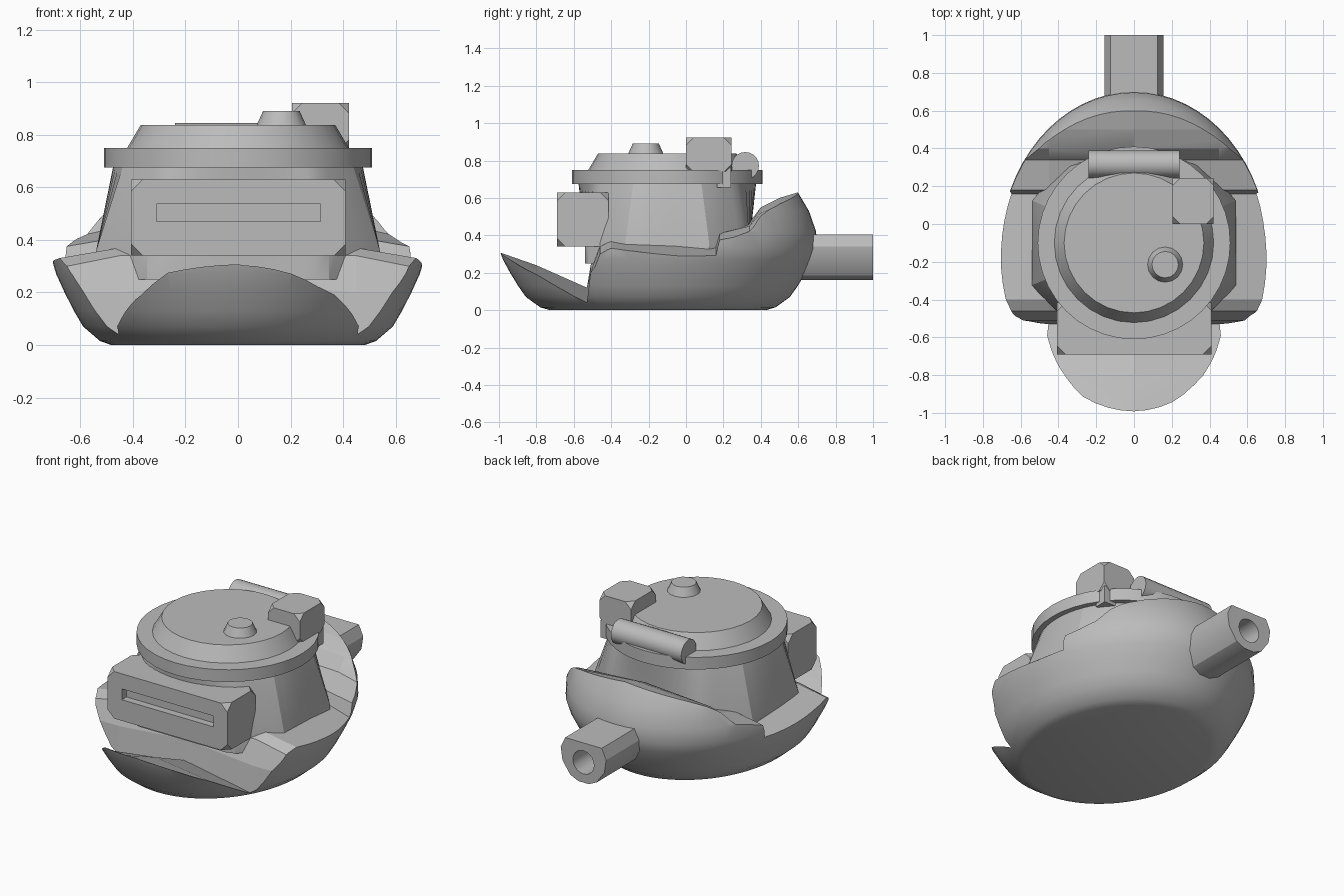
import bpy, bmesh, math
from mathutils import Matrix, Vector

if "Cube" in bpy.data.objects:
    bpy.data.objects.remove(bpy.data.objects["Cube"])

grey = bpy.data.materials.new("plain_grey")
grey.diffuse_color = (0.5, 0.5, 0.5, 1)
grey.use_nodes = True
grey.node_tree.nodes["Principled BSDF"].inputs["Base Color"].default_value = grey.diffuse_color


def make(name, bm, smooth=30):
    """Turn a bmesh into a finished object."""
    bmesh.ops.recalc_face_normals(bm, faces=bm.faces)
    me = bpy.data.meshes.new(name)
    bm.to_mesh(me)
    bm.free()
    ob = bpy.data.objects.new(name, me)
    bpy.context.collection.objects.link(ob)
    me.materials.append(grey)
    if smooth:
        shade(ob, smooth)
    return ob


def shade(ob, angle=30):
    bpy.ops.object.select_all(action='DESELECT')
    ob.select_set(True)
    bpy.context.view_layer.objects.active = ob
    bpy.ops.object.shade_smooth_by_angle(angle=math.radians(angle))


def loft(rings, closed_ends=True):
    """Bridge equally long closed rings of points."""
    bm = bmesh.new()
    vs = [[bm.verts.new(p) for p in r] for r in rings]
    n = len(vs[0])
    for a, b in zip(vs, vs[1:]):
        for i in range(n):
            j = (i + 1) % n
            bm.faces.new((a[i], a[j], b[j], b[i]))
    if closed_ends:
        bm.faces.new(vs[0][::-1])
        bm.faces.new(vs[-1])
    return bm


def ellipse(cx, cy, z, rx, ry, n):
    return [(cx + rx * math.cos(2 * math.pi * i / n),
             cy + ry * math.sin(2 * math.pi * i / n), z) for i in range(n)]


def turned(name, cx, cy, profile, n=32):
    return make(name, loft([ellipse(cx, cy, z, r, r, n) for r, z in profile]))


def box(name, lo, hi, chamfer=0.0):
    """Box with its corners cut off."""
    bm = bmesh.new()
    lo, hi = Vector(lo), Vector(hi)
    bmesh.ops.create_cube(bm, size=1, matrix=Matrix.Translation((lo + hi) / 2)
                          @ Matrix.Diagonal((*(hi - lo), 1)))
    if chamfer:
        bmesh.ops.bevel(bm, geom=bm.verts[:], offset=chamfer, segments=1,
                        affect='VERTICES', profile=0.5)
    return make(name, bm, 0)


def cut(ob, cutter):
    m = ob.modifiers.new("cut", 'BOOLEAN')
    m.operation, m.solver, m.object = 'DIFFERENCE', 'EXACT', cutter
    bpy.ops.object.select_all(action='DESELECT')
    bpy.context.view_layer.objects.active = ob
    ob.select_set(True)
    bpy.ops.object.modifier_apply(modifier="cut")
    bpy.data.objects.remove(cutter)


# Hull: oval bowl with a flat bottom
bowl = [(0, .68), (.015, .74), (.07, .83), (.13, .88), (.2, .93), (.27, .975), (.33, 1),
        (.42, .995), (.53, .95), (.63, .88), (.75, .75)]
hull = make("hull", loft([ellipse(0, -.15, z, .71 * s, .85 * s, 64) for z, s in bowl]))

# Upper surface of the hull: front lip, mouth wall, side deck and rear hump
ys = [-1.2, -1, -.8, -.53, -.51, -.46, -.4, .16, .18, .34, .40, .5, .6, .9]
centre = [.38, .31, .24, .12, .24, .34, .38, .36, .42, .47, .55, .60, .63, .66]
middle = [.38, .30, .18, .04, .20, .34, .37, .35, .41, .45, .52, .56, .59, .62]
outer = [.38, .29, .13, -.01, .20, .27, .31, .25, .35, .37, .42, .45, .48, .5]
sections = [(-.8, outer), (-.45, middle), (0, centre), (.45, middle), (.8, outer)]
cutter = make("hull_cutter", loft(
    [[(x, y, z) for y, z in zip(ys, zs)] + [(x, .9, 1.5), (x, -1.2, 1.5)]
     for x, zs in sections]), 0)
cutter.hide_render = True
cut(hull, cutter)
shade(hull, 30)


# Turret body: eight-sided foot blending into a round top
def foot(z, n=64):
    pts = []
    for i in range(n):
        c, s = math.cos(2 * math.pi * i / n), math.sin(2 * math.pi * i / n)
        r = 1 / max(abs(c) / .54, abs(s) / .44, (abs(c) + abs(s)) / .77)
        pts.append((r * c, -.1 + r * s, z))
    return pts


make("turret_body", loft([foot(.25), foot(.36), ellipse(0, -.1, .68, .475, .475, 64)]), 20)

# Turret collar, roof and hatch knob
turned("turret_collar", 0, -.1, [(.51, .675), (.51, .75)], 40)
turned("turret_roof", 0, -.1, [(.425, .745), (.37, .838)], 32)
turned("hatch_knob", .165, -.215, [(.097, .83), (.07, .89)], 16)

# Front visor box with a recessed slot
visor = box("visor_box", (-.407, -.69, .34), (.41, -.415, .63), .045)
slot = box("slot_cutter", (-.31, -.75, .47), (.315, -.645, .537))
slot.hide_render = True
cut(visor, slot)

# Sensor box on the roof edge and its bracket
box("sensor_box", (.205, 0, .74), (.422, .243, .922), .04)
box("sensor_bracket", (.29, .165, .655), (.415, .24, .76))

# Roll lying across the back of the roof
rod = [[(x, .317 + .073 * math.cos(a), .772 + .073 * math.sin(a))
        for a in (2 * math.pi * i / 20 for i in range(20))] for x in (-.24, .24)]
make("rear_roll", loft(rod))

# Tail pipe: flat-topped tube with a round bore
half = [(.125, .405), (.155, .34), (.143, .26), (.09, .185), (.035, .16)]
outline = half + [(-x, z) for x, z in reversed(half)]
pipe = make("tail_pipe", loft([[(x, y, z) for x, z in outline] for y in (.5, 1)]), 0)
bore = make("bore_cutter", loft(
    [[(.072 * math.cos(a), y, .285 + .072 * math.sin(a))
      for a in (2 * math.pi * i / 20 for i in range(20))] for y in (.8, 1.1)]), 0)
bore.hide_render = True
cut(pipe, bore)
shade(pipe, 30)
